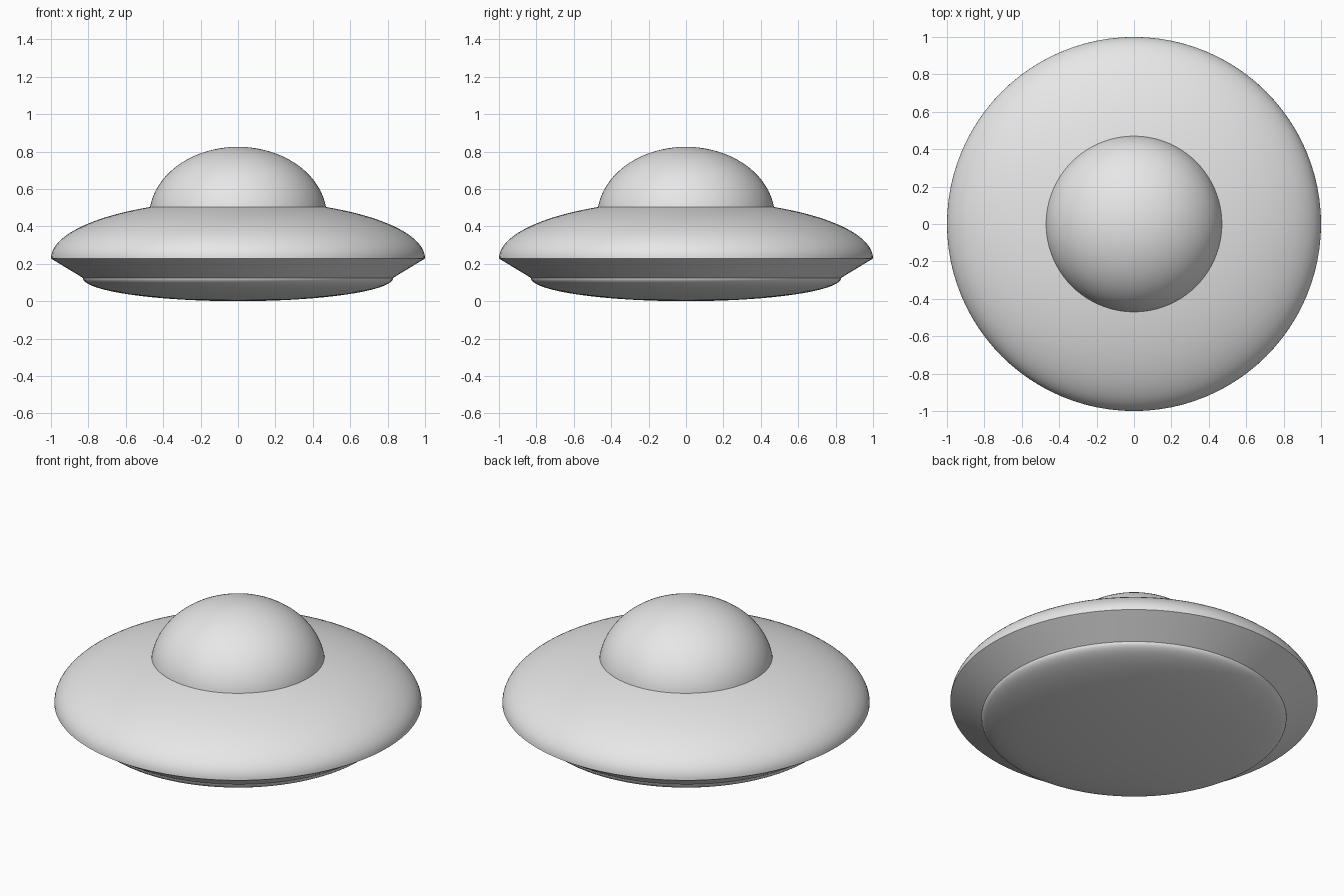
import bpy
import bmesh
from math import sin, cos, pi, radians

cube = bpy.data.objects.get("Cube")
if cube:
    bpy.data.objects.remove(cube, do_unlink=True)

SEGMENTS = 96


def make_material(name, colour):
    mat = bpy.data.materials.new(name)
    mat.use_nodes = True
    mat.diffuse_color = colour
    mat.node_tree.nodes["Principled BSDF"].inputs["Base Color"].default_value = colour
    return mat


def arc(radius, height, centre_z, start, end, steps):
    """Points (r, z) on an ellipse, angles in degrees from the equator."""
    angles = [radians(start + (end - start) * i / steps) for i in range(steps + 1)]
    return [(radius * cos(a), centre_z + height * sin(a)) for a in angles]


def lathe(name, profile, mat):
    """Revolve a profile of (r, z) points, listed bottom to top, around z."""
    bm = bmesh.new()
    rings = []
    for r, z in profile:
        if r < 0.0001:
            rings.append([bm.verts.new((0, 0, z))] * SEGMENTS)
        else:
            rings.append([bm.verts.new((r * cos(2 * pi * i / SEGMENTS),
                                        r * sin(2 * pi * i / SEGMENTS), z))
                          for i in range(SEGMENTS)])
    for low, high in zip(rings, rings[1:]):
        for i in range(SEGMENTS):
            j = (i + 1) % SEGMENTS
            corners = dict.fromkeys((low[i], low[j], high[j], high[i]))
            bm.faces.new(list(corners))
    bmesh.ops.recalc_face_normals(bm, faces=bm.faces)
    mesh = bpy.data.meshes.new(name)
    bm.to_mesh(mesh)
    bm.free()
    mesh.materials.append(mat)
    obj = bpy.data.objects.new(name, mesh)
    bpy.context.collection.objects.link(obj)
    bpy.ops.object.select_all(action='DESELECT')
    obj.select_set(True)
    bpy.context.view_layer.objects.active = obj
    bpy.ops.object.shade_smooth_by_angle(angle=radians(35))
    return obj


grey = make_material("light grey", (0.8, 0.8, 0.8, 1))

# Saucer: shallow belly dish, sloping underside, then the domed upper shell
belly = arc(0.83, 0.125, 0.125, -90, 0, 24)
upper_shell = arc(1.0, 0.312, 0.228, 0, 90, 32)
lathe("saucer_hull", belly + upper_shell, grey)

# Cabin dome, its base sunk into the upper shell
lathe("cabin_dome", arc(0.475, 0.375, 0.45, 0, 90, 28), grey)
